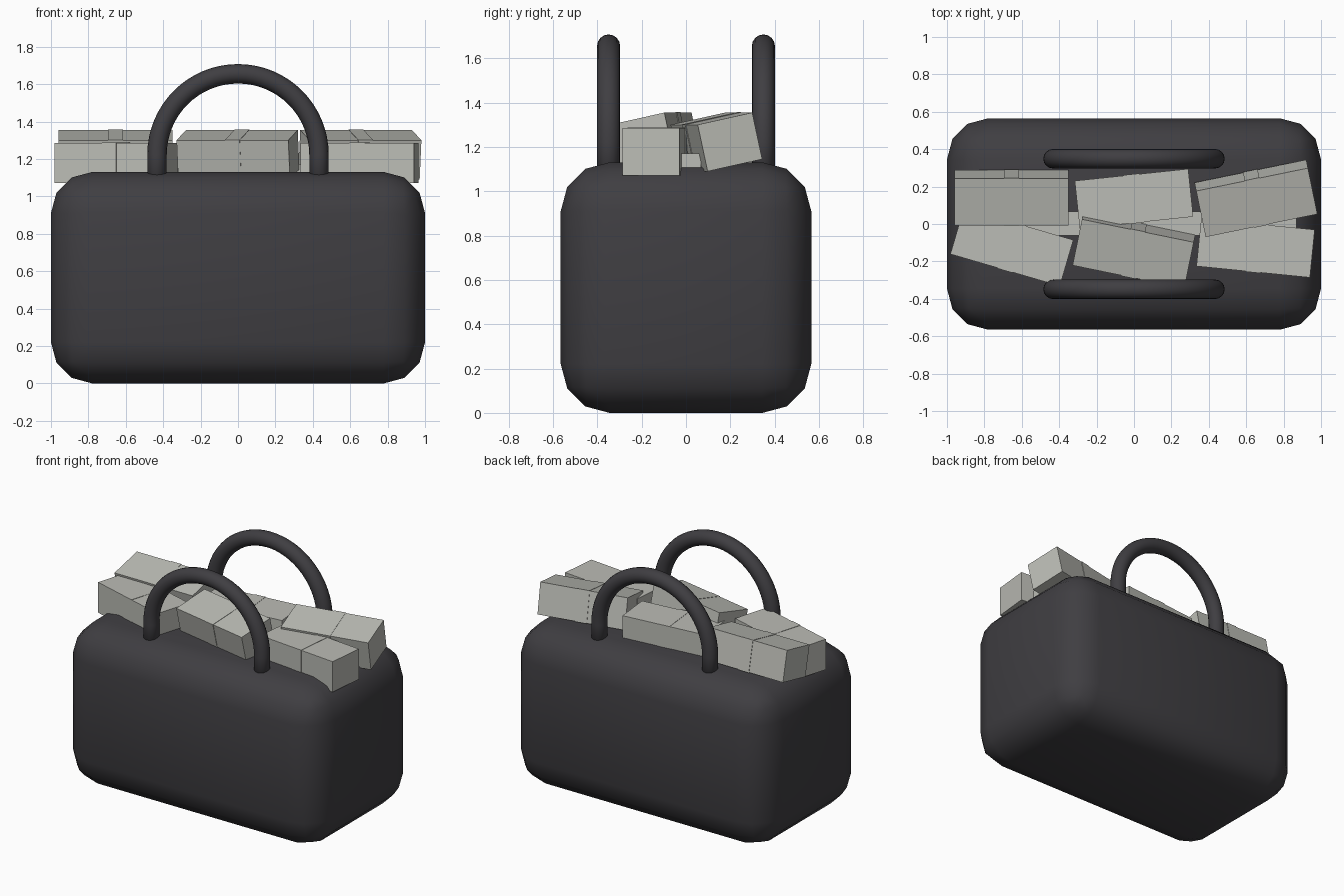
import bpy, bmesh, math
from mathutils import Matrix, Vector

if "Cube" in bpy.data.objects:
    bpy.data.objects.remove(bpy.data.objects["Cube"])


def material(name, rgb):
    m = bpy.data.materials.new(name)
    m.diffuse_color = (*rgb, 1)
    m.use_nodes = True
    m.node_tree.nodes["Principled BSDF"].inputs["Base Color"].default_value = m.diffuse_color
    return m


DARK = material("charcoal", (0.050, 0.048, 0.054))
PAPER = material("pale grey", (0.50, 0.505, 0.465))


def add_box(bm, size, matrix):
    bmesh.ops.create_cube(bm, size=1, matrix=matrix @ Matrix.Diagonal((*size, 1)))


def make(name, bm, mat, smooth=False):
    me = bpy.data.meshes.new(name)
    bm.to_mesh(me)
    bm.free()
    me.materials.append(mat)
    for p in me.polygons:
        p.use_smooth = smooth
    ob = bpy.data.objects.new(name, me)
    bpy.context.collection.objects.link(ob)
    return ob


# bag body: rounded box
bm = bmesh.new()
add_box(bm, (2, 1.13, 1.13), Matrix.Translation((0, 0, 0.565)))
bag = make("bag_body", bm, DARK, True)
bev = bag.modifiers.new("round", 'BEVEL')
bev.width, bev.segments, bev.limit_method = 0.22, 3, 'NONE'

# handles: half ring with short straight legs into the bag
R, r, ZC, SIDES = 0.433, 0.052, 1.222, 16
path = [(R, 1.0, 0)]
path += [(R * math.cos(a), ZC + R * math.sin(a), a)
         for a in (math.pi * i / 32 for i in range(33))]
path += [(-R, 1.0, math.pi)]
for name, y in (("front_handle", -0.349), ("back_handle", 0.349)):
    bm = bmesh.new()
    rings = []
    for x, z, a in path:
        out = Vector((math.cos(a), 0, math.sin(a)))
        rings.append([bm.verts.new(Vector((x, y, z))
                      + out * r * math.cos(t) + Vector((0, r * math.sin(t), 0)))
                      for t in (2 * math.pi * k / SIDES for k in range(SIDES))])
    for p, q in zip(rings, rings[1:]):
        for k in range(SIDES):
            n = (k + 1) % SIDES
            bm.faces.new((p[k], p[n], q[n], q[k]))
    bm.faces.new(rings[0])
    bm.faces.new(rings[-1])
    bmesh.ops.recalc_face_normals(bm, faces=bm.faces)
    make(name, bm, DARK, True)

# paper bundles: x, y, z, yaw, roll; each with a thin band round its middle
bundles = [(-0.655, 0.140, 1.222, 0, 12.3), (0, 0.135, 1.178, 6, 0),
           (0.652, 0.137, 1.222, 11.6, 12.3), (-0.653, -0.123, 1.178, -16.3, 0),
           (0, -0.137, 1.222, -11.6, 12.3), (0.65, -0.128, 1.178, -5.7, 0)]
for i, (x, y, z, yaw, roll) in enumerate(bundles):
    M = (Matrix.Translation((x, y, z)) @ Matrix.Rotation(math.radians(yaw), 4, 'Z')
         @ Matrix.Rotation(math.radians(roll), 4, 'X'))
    bm = bmesh.new()
    add_box(bm, (0.61, 0.257, 0.215), M)
    make(f"bundle_{i + 1}", bm, PAPER)
    bm = bmesh.new()
    add_box(bm, (0.08, 0.263, 0.219), M)
    make(f"bundle_band_{i + 1}", bm, PAPER)

# lower paper layer showing in the gaps
bm = bmesh.new()
add_box(bm, (1.74, 0.13, 0.17), Matrix.Translation((0, 0.003, 1.085)))
make("lower_bundle", bm, PAPER)
